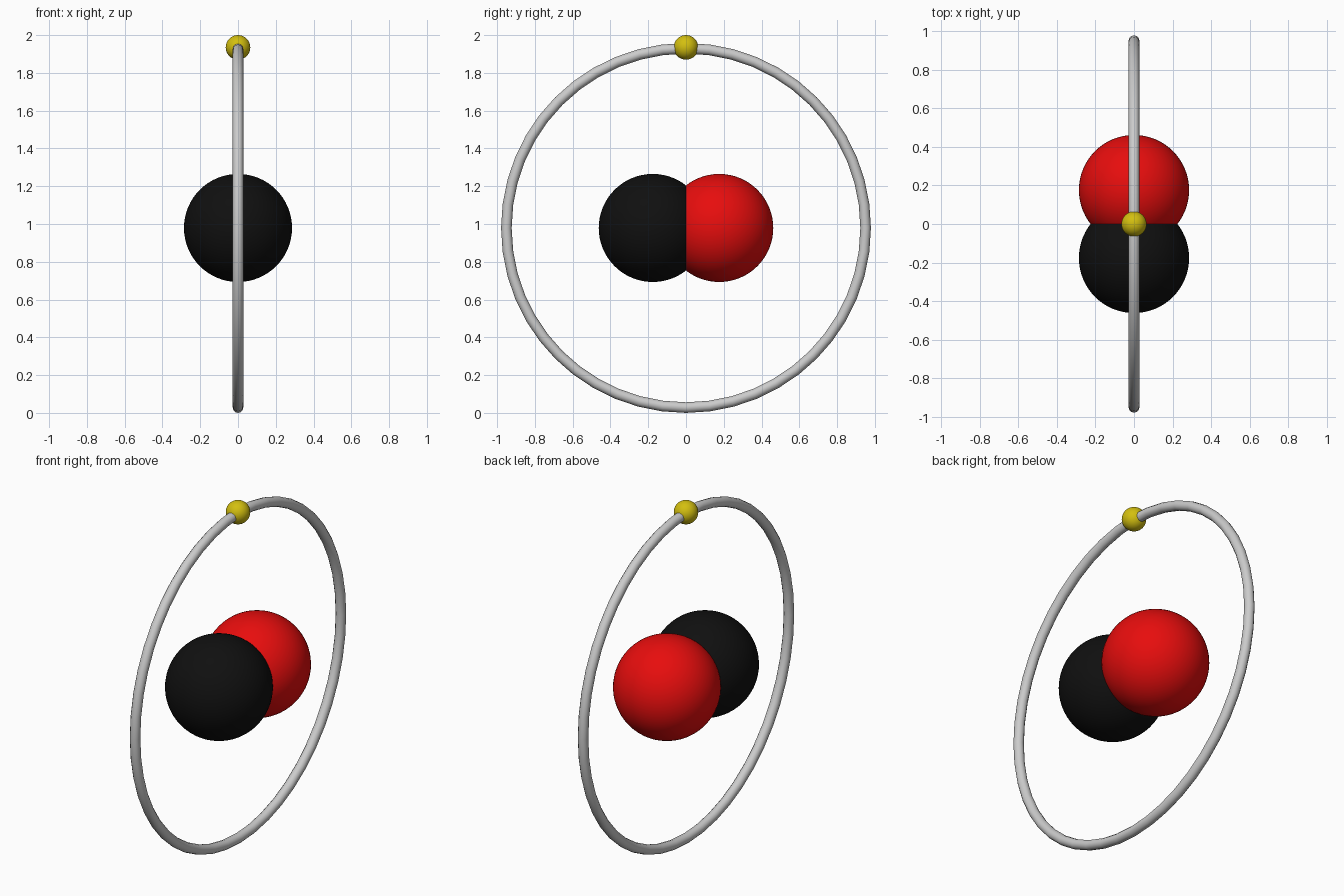
import bpy
from math import pi

if "Cube" in bpy.data.objects:
    bpy.data.objects.remove(bpy.data.objects["Cube"])

CENTRE_Z = 0.979
RING_R, TUBE_R = 0.951, 0.028


def material(name, rgb):
    mat = bpy.data.materials.new(name)
    mat.diffuse_color = (*rgb, 1)
    mat.use_nodes = True
    mat.node_tree.nodes["Principled BSDF"].inputs["Base Color"].default_value = mat.diffuse_color
    return mat


def ball(name, radius, location, mat):
    bpy.ops.mesh.primitive_uv_sphere_add(segments=64, ring_count=32,
                                         radius=radius, location=location)
    obj = bpy.context.object
    obj.name = name
    obj.data.materials.append(mat)
    bpy.ops.object.shade_smooth()
    return obj


# Two overlapping core balls, front black and back red
ball("front_core_ball", 0.286, (0, -0.176, CENTRE_Z), material("black", (0.005, 0.005, 0.005)))
ball("back_core_ball", 0.286, (0, 0.176, CENTRE_Z), material("red", (0.8, 0.004, 0.004)))

# Upright orbit ring in the YZ plane
bpy.ops.mesh.primitive_torus_add(major_radius=RING_R, minor_radius=TUBE_R,
                                 major_segments=48, minor_segments=12,
                                 location=(0, 0, CENTRE_Z), rotation=(0, pi / 2, 0))
bpy.context.object.name = "orbit_ring"
bpy.ops.object.shade_smooth()

# Small bead on top of the ring
ball("orbit_bead", 0.065, (0, 0, 1.935), material("yellow", (0.65, 0.52, 0.005)))
